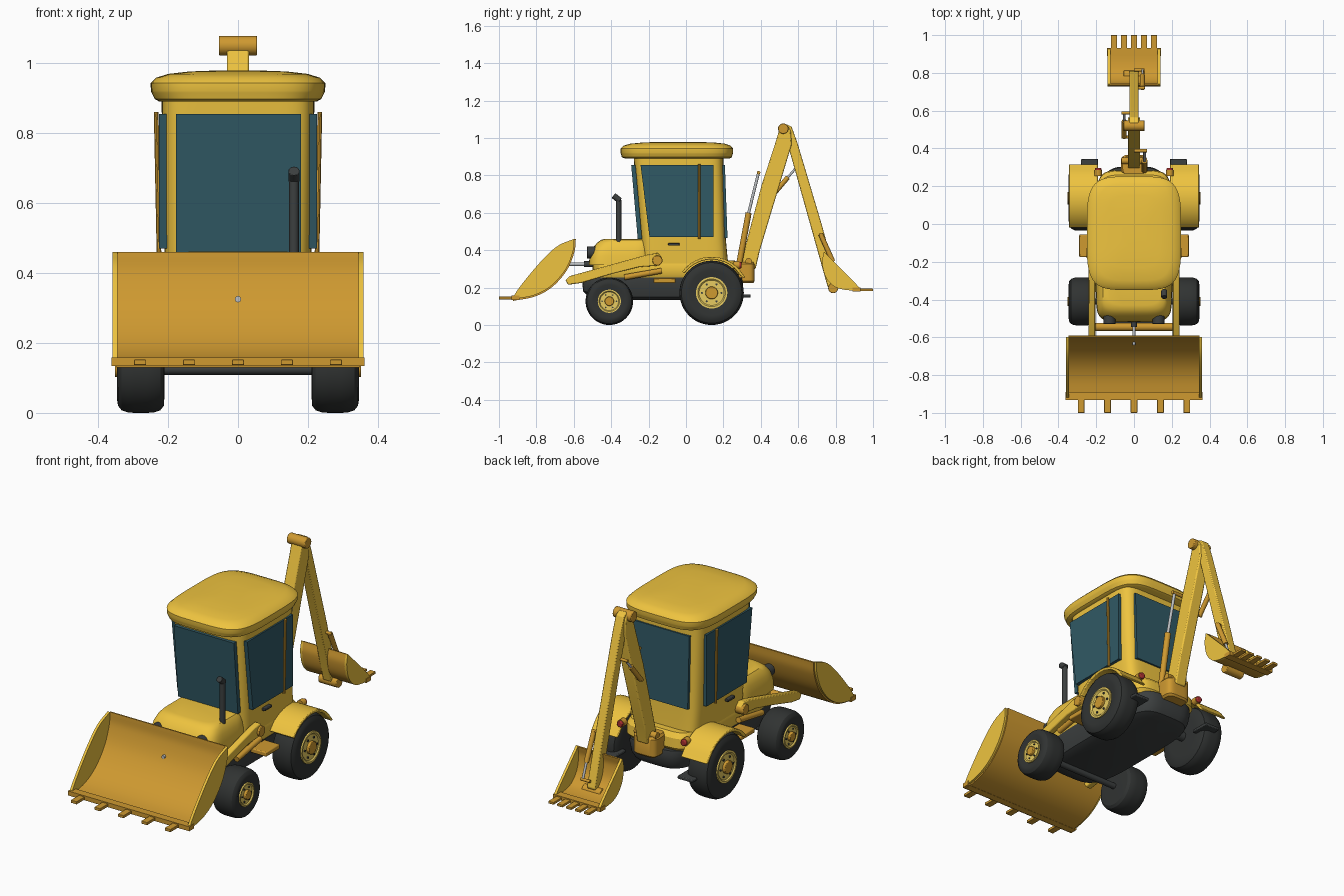
import bpy, math
from mathutils import Vector

if "Cube" in bpy.data.objects:
    bpy.data.objects.remove(bpy.data.objects["Cube"])

def material(name, c):
    m = bpy.data.materials.new(name)
    m.diffuse_color = (*c, 1)
    m.use_nodes = True
    m.node_tree.nodes["Principled BSDF"].inputs["Base Color"].default_value = m.diffuse_color
    return m

YEL = material("yellow", (0.86, 0.55, 0.05))
ORA = material("orange", (0.62, 0.32, 0.03))
DRK = material("dark", (0.045, 0.05, 0.05))
TYR = material("rubber", (0.03, 0.033, 0.032))
GLS = material("glass", (0.03, 0.1, 0.13))
HUB = material("rim", (0.8, 0.6, 0.12))
RED = material("red", (0.4, 0.03, 0.03))
STL = material("steel", (0.5, 0.52, 0.54))

def mesh(name, verts, faces, mat, bevel=0):
    me = bpy.data.meshes.new(name)
    me.from_pydata(verts, [], faces)
    ob = bpy.data.objects.new(name, me)
    bpy.context.collection.objects.link(ob)
    me.materials.append(mat)
    ob.select_set(True)
    bpy.context.view_layer.objects.active = ob
    bpy.ops.object.mode_set(mode='EDIT')
    bpy.ops.mesh.select_all(action='SELECT')
    bpy.ops.mesh.normals_make_consistent(inside=False)
    bpy.ops.object.mode_set(mode='OBJECT')
    ob.select_set(False)
    if bevel:
        b = ob.modifiers.new("bevel", 'BEVEL')
        b.width, b.segments = bevel, 2
    return ob

def rings(name, rs, mat, bevel=0):
    """Skin a list of equal-length vertex rings and cap both ends."""
    n = len(rs[0])
    f = [(k*n+i, k*n+(i+1) % n, (k+1)*n+(i+1) % n, (k+1)*n+i)
         for k in range(len(rs)-1) for i in range(n)]
    f += [tuple(range(n))[::-1], tuple(range((len(rs)-1)*n, len(rs)*n))]
    return mesh(name, [v for r in rs for v in r], f, mat, bevel)

def prism(name, yz, x0, x1, mat, bevel=0):
    return rings(name, [[(x, y, z) for y, z in yz] for x in (x0, x1)], mat, bevel)

def box(name, x, y, z, mat, bevel=0):
    return prism(name, [(y[0], z[0]), (y[1], z[0]), (y[1], z[1]), (y[0], z[1])], x[0], x[1], mat, bevel)

def cyl(name, p, q, r, mat, n=20, bevel=0):
    p, q = Vector(p), Vector(q)
    rot = (q-p).to_track_quat('Z', 'Y')
    c = [rot @ Vector((r*math.cos(t), r*math.sin(t), 0)) for t in (i*math.tau/n for i in range(n))]
    return rings(name, [[p+v for v in c], [q+v for v in c]], mat, bevel)

def loft(name, layers, e, mat, n=64):
    """Stack of rounded rectangles: (z, half width, y min, y max)."""
    def sp(v):
        return math.copysign(abs(v)**(2/e), v)
    rs = []
    for z, hx, y0, y1 in layers:
        rs.append([(hx*sp(math.cos(t)), (y0+y1)/2+(y1-y0)/2*sp(math.sin(t)), z)
                   for t in (i*math.tau/n for i in range(n))])
    return rings(name, rs, mat)

def lathe_x(name, prof, y, z, mat, n=48):
    """Revolve (x, radius) points about an axis parallel to x."""
    return rings(name, [[(x, y+r*math.cos(i*math.tau/n), z+r*math.sin(i*math.tau/n))
                         for i in range(n)] for x, r in prof], mat)

def smooth_path(pts, k=6):
    """Catmull-Rom refinement of a 2D path."""
    P = [Vector(p) for p in pts]
    P = [2*P[0]-P[1]] + P + [2*P[-1]-P[-2]]
    out = []
    for a, b, c, d in zip(P, P[1:], P[2:], P[3:]):
        for j in range(k):
            t = j/k
            out.append(0.5*(2*b+(c-a)*t+(2*a-5*b+4*c-d)*t*t+(3*b-a-3*c+d)*t**3))
    return out + [P[-2]]

def bucket(name, back, edge, hw, th, teeth, tw, ty, tz):
    path = smooth_path(back)
    side = 1 if ty[1] > ty[0] else -1
    inner = []
    for i, p in enumerate(path):
        d = (path[min(i+1, len(path)-1)] - path[max(i-1, 0)]).normalized()
        inner.append(p + th*side*Vector((-d.y, d.x)))
    prism(name+"_shell", path+inner[::-1], -hw, hw, ORA)
    cheek = path + smooth_path(edge)
    for s in (1, -1):
        prism(name+"_side_plate", cheek, s*(hw-0.002), s*(hw+0.012), YEL)
    box(name+"_cutting_edge", (-hw-.015, hw+.015), (ty[0]-side*.03, ty[0]+side*.012), tz, ORA)
    for x in teeth:
        box(name+"_tooth", (x-tw/2, x+tw/2), (ty[0]-side*.02, ty[1]), (tz[0]+.003, tz[1]-.006), ORA, .002)

# chassis and body
loft("chassis", [(.135, .15, -.46, .24), (.15, .18, -.52, .28), (.18, .19, -.55, .3), (.23, .2, -.555, .305), (.255, .2, -.545, .3)], 4, DRK)
loft("lower_body", [(.25, .195, -.49, .27), (.27, .205, -.5, .285), (.32, .205, -.5, .28), (.345, .195, -.48, .26)], 6, YEL)
loft("hood", [(.32, .2, -.52, -.18), (.37, .198, -.515, -.18), (.41, .19, -.5, -.18),
              (.44, .178, -.475, -.18), (.455, .165, -.455, -.18), (.461, .14, -.43, -.18)], 5, YEL)
cyl("front_axle", (-.24, -.41, .125), (.24, -.41, .125), .016, DRK)
cyl("rear_axle", (-.24, .137, .175), (.24, .137, .175), .025, DRK)

# cab and roof
loft("cab", [(.33, .205, -.235, .225), (.46, .21, -.24, .213), (.86, .218, -.277, .2), (.9, .218, -.28, .2)], 7, YEL)
loft("roof", [(.89, .225, -.325, .232), (.897, .238, -.343, .245), (.915, .247, -.348, .25), (.921, .249, -.35, .252),
              (.943, .25, -.35, .252), (.958, .235, -.335, .24), (.969, .2, -.3, .21),
              (.976, .14, -.23, .15), (.979, .06, -.13, .04)], 4.2, YEL)
prism("windscreen", [(-.293, .855), (-.258, .46), (-.235, .46), (-.27, .855)], -.177, .18, GLS)
prism("rear_window", [(.208, .855), (.222, .465), (.205, .465), (.19, .855)], -.165, .165, GLS)

# exhaust
cyl("exhaust_pipe", (.16, -.36, .42), (.16, -.36, .67), .014, DRK, bevel=.003)
cyl("exhaust_tip", (.16, -.353, .665), (.16, -.388, .692), .016, DRK, bevel=.002)

def wheel(name, s, y, z, r, rim):
    w = [(.21, .6), (.212, .84), (.222, .94), (.24, .99), (.26, 1), (.295, 1), (.315, .99), (.333, .94), (.343, .84), (.346, .7)]
    lathe_x(name+"_tyre", [(s*x, k*r) for x, k in w] + [(s*.335, rim)], y, z, TYR)
    lathe_x(name+"_rim", [(s*.3, rim), (s*.343, rim), (s*.343, rim*.88), (s*.337, rim*.8)], y, z, HUB)
    cyl(name+"_hub", (s*.33, y, z), (s*.352, y, z), rim*.4, ORA, 24, .003)
    for i in range(6):
        t = i*math.tau/6
        by, bz = y+rim*.62*math.cos(t), z+rim*.62*math.sin(t)
        cyl(name+"_bolt", (s*.33, by, bz), (s*.342, by, bz), rim*.07, DRK, 8)

for s in (1, -1):
    wheel("front_wheel", s, -.41, .127, .127, .062)
    wheel("rear_wheel", s, .137, .172, .172, .084)
    # fender arc over the rear wheel
    arc = [math.radians(a) for a in range(32, 145, 7)]
    fen = [(.137+R*math.cos(a), .17+R*math.sin(a)) for R, seq in ((.195, arc), (.18, arc[::-1])) for a in seq]
    prism("fender", [(.318, .255)] + fen + [(.306, .252)], s*.19, s*.345, YEL, .004)
    # side glass, rail and handle
    prism("side_window", [(-.243, .855), (.147, .855), (.147, .47), (-.195, .47)], s*.2, s*.226, GLS)
    cyl("cab_rail", (s*.226, .07, .46), (s*.234, .07, .86), .007, ORA, 10)
    box("door_handle", (s*.205, s*.228), (-.095, -.035), (.424, .438), DRK, .003)
    # side step, headlight, tail light, stabiliser foot
    box("side_step", (s*.18, s*.29), (-.175, -.055), (.225, .25), ORA, .005)
    cyl("headlight", (s*.13, -.48, .388), (s*.13, -.53, .388), .032, DRK, 24, .004)
    cyl("tail_light_base", (s*.19, .255, .32), (s*.19, .285, .32), .02, ORA)
    cyl("tail_light", (s*.19, .28, .32), (s*.19, .297, .32), .017, RED, 20, .005)
    box("stabiliser_foot", (s*.19, s*.28), (.24, .345), (.147, .163), DRK, .004)
    # loader arm
    prism("loader_arm", [(-.13, .36), (-.15, .385), (-.2, .378), (-.62, .262), (-.645, .24), (-.63, .215),
                         (-.56, .225), (-.4, .272), (-.25, .31), (-.14, .318)], s*.205, s*.24, YEL, .005)
    cyl("loader_pivot", (s*.19, -.153, .345), (s*.252, -.153, .345), .027, ORA, 24, .003)
    cyl("loader_lift_barrel", (s*.222, -.13, .29), (s*.222, -.33, .255), .015, ORA)
cyl("loader_cross_tube", (-.225, -.545, .25), (.225, -.545, .25), .022, ORA, 24)
cyl("bucket_tilt_rod", (0, -.49, .325), (0, -.64, .325), .009, STL)
cyl("bucket_tilt_barrel", (0, -.48, .325), (0, -.545, .325), .016, DRK)

# front loader bucket
bucket("loader_bucket", [(-.597, .46), (-.605, .39), (-.645, .295), (-.72, .21), (-.81, .16), (-.925, .137)],
       [(-.925, .15), (-.88, .215), (-.78, .335), (-.69, .42), (-.6, .46)], .347, -.008,
       [-.28, -.14, 0, .14, .28], .035, (-.92, -1.0), (.134, .158))

# backhoe: swing post, boom, stick
loft("swing_post", [(.225, .06, .26, .36), (.235, .07, .26, .367), (.325, .07, .26, .367), (.337, .06, .26, .36)], 4, ORA)
prism("boom", [(.297, .3), (.297, .345), (.405, .75), (.475, .965), (.505, 1.065), (.535, 1.075), (.56, 1.04),
               (.565, .965), (.395, .4), (.372, .3)], -.032, .032, YEL, .006)
prism("stick", [(.535, 1.075), (.565, 1.06), (.597, .97), (.725, .54), (.812, .225), (.79, .19), (.757, .205), (.54, .98), (.51, 1.03)],
      -.024, .024, YEL, .005)
cyl("elbow_pin", (-.055, .52, 1.05), (.055, .52, 1.05), .028, ORA, 24, .003)
cyl("bucket_pin", (-.055, .787, .197), (.055, .787, .197), .027, ORA, 24, .003)
cyl("post_pin", (-.065, .335, .34), (.065, .335, .34), .018, ORA)

def ram(name, x, a, b, c, r):
    cyl(name+"_barrel", (x, *a), (x, *b), r, ORA)
    cyl(name+"_rod", (x, *b), (x, *c), r*.5, STL, 14)
    for k in (a, c):
        cyl(name+"_pin", (0, *k), (x*1.25, *k), r*.6, ORA, 12)

ram("boom_ram", .055, (.282, .315), (.335, .6), (.388, .815), .016)
ram("stick_ram", -.052, (.46, .69), (.545, .79), (.588, .84), .013)
ram("bucket_ram", .045, (.72, .485), (.785, .34), (.815, .26), .013)

# backhoe bucket
bucket("digger_bucket", [(.737, .39), (.728, .335), (.745, .26), (.79, .208), (.85, .188), (.93, .184)],
       [(.93, .196), (.89, .24), (.82, .31), (.74, .39)], .127, .008,
       [-.106, -.053, 0, .053, .106], .032, (.92, 1.0), (.178, .2))

# smooth shading with sharp edges kept
bpy.ops.object.select_all(action='SELECT')
bpy.ops.object.shade_smooth_by_angle(angle=math.radians(32))
